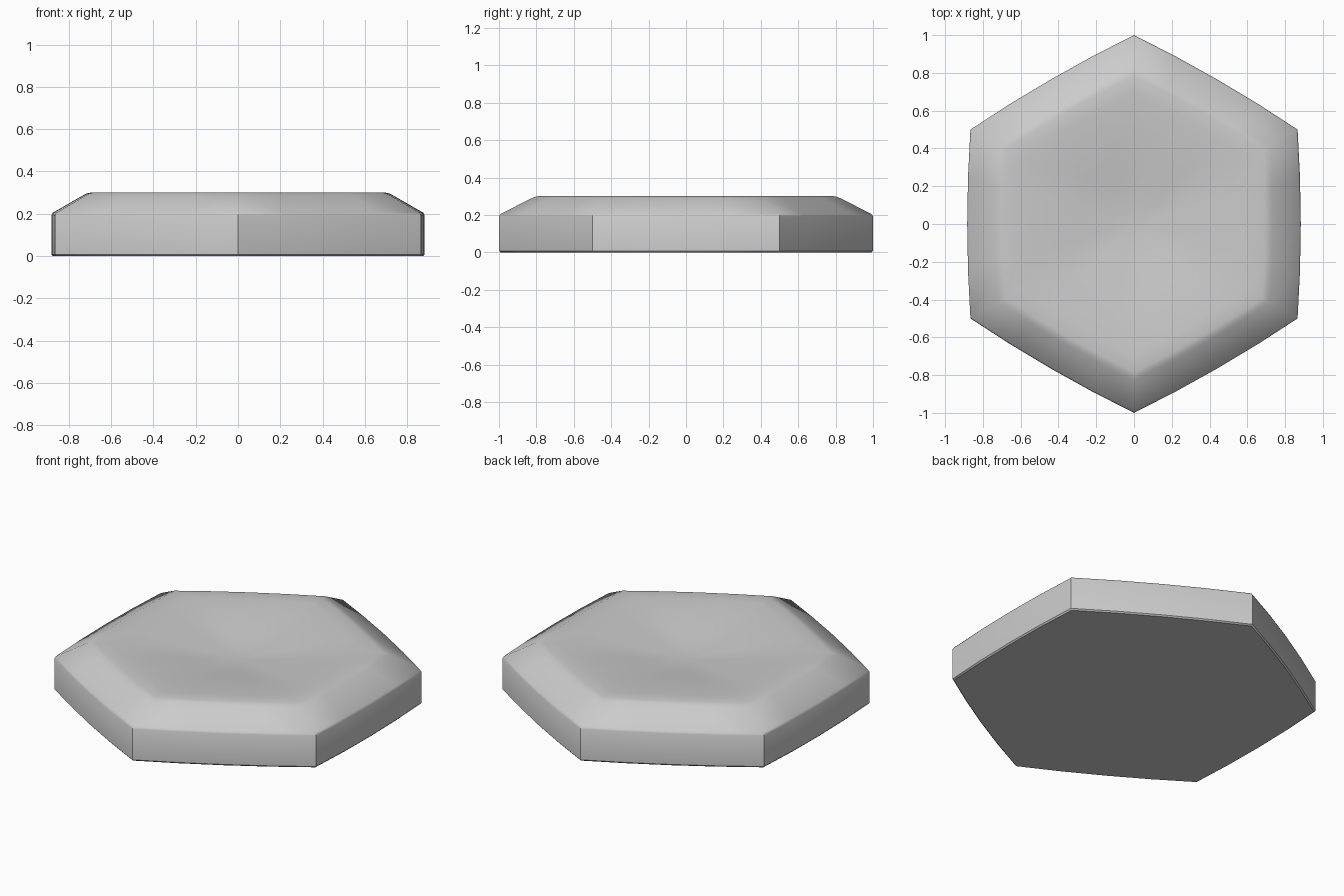
import bpy, bmesh, math
from mathutils import Vector

if "Cube" in bpy.data.objects:
    bpy.data.objects.remove(bpy.data.objects["Cube"])

SEG = 4        # segments along each bowed side
BOW = 0.017    # outward bulge of each side


def outline():
    """Hexagon, corner on +y, with gently bowed sides."""
    pts = []
    for k in range(6):
        a = Vector((math.sin(k * math.pi / 3), math.cos(k * math.pi / 3)))
        b = Vector((math.sin((k + 1) * math.pi / 3), math.cos((k + 1) * math.pi / 3)))
        n = (a + b).normalized()
        for i in range(SEG):
            t = i / SEG
            pts.append(a.lerp(b, t) + n * BOW * 4 * t * (1 - t))
    return pts


# (scale, height): side wall, sloped rim, then shallow dished top
profile = [(0.992, 0.0), (1.0, 0.008), (1.0, 0.192), (0.992, 0.205),
           (0.83, 0.287), (0.81, 0.296), (0.785, 0.301), (0.70, 0.299),
           (0.60, 0.293), (0.50, 0.284), (0.40, 0.274), (0.30, 0.262),
           (0.20, 0.251), (0.10, 0.243)]

bm = bmesh.new()
pts = outline()
rings = [[bm.verts.new((p.x * s, p.y * s, z)) for p in pts] for s, z in profile]
n = len(pts)
for lo, hi in zip(rings, rings[1:]):
    for i in range(n):
        j = (i + 1) % n
        bm.faces.new((lo[i], lo[j], hi[j], hi[i]))

# Flat underside and dish centre
bm.faces.new(rings[0])
centre = bm.verts.new((0, 0, 0.24))
for i in range(n):
    bm.faces.new((rings[-1][i], rings[-1][(i + 1) % n], centre))
bmesh.ops.recalc_face_normals(bm, faces=bm.faces)

mesh = bpy.data.meshes.new("hex_tile")
bm.to_mesh(mesh)
bm.free()
tile = bpy.data.objects.new("hex_tile", mesh)
bpy.context.collection.objects.link(tile)
bpy.context.view_layer.objects.active = tile
tile.select_set(True)
bpy.ops.object.shade_smooth_by_angle(angle=math.radians(40))
